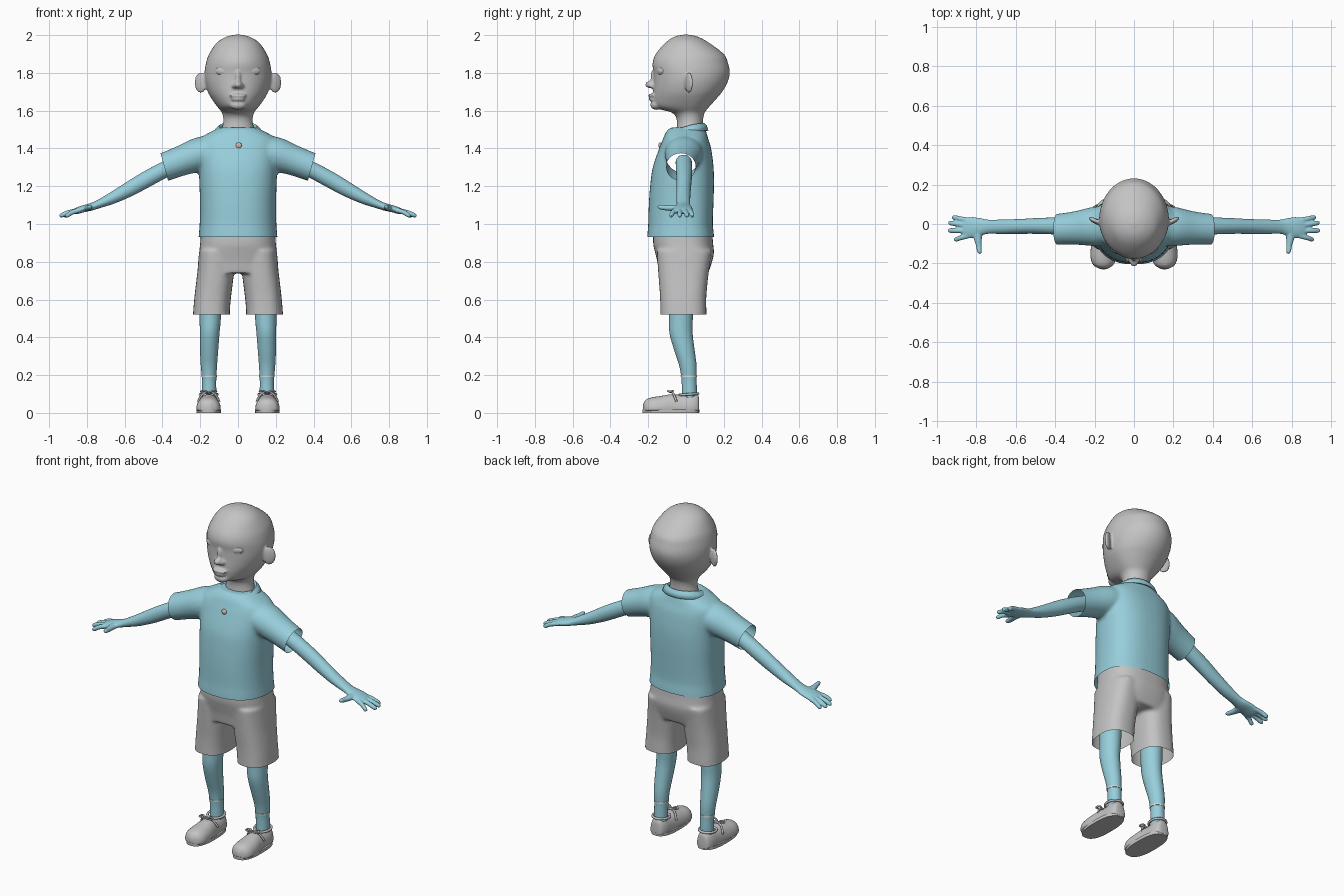
import bpy, bmesh, math
from mathutils import Vector, Matrix

X, Y, Z = Vector((1, 0, 0)), Vector((0, 1, 0)), Vector((0, 0, 1))


def material(name, rgb):
    m = bpy.data.materials.new(name)
    m.diffuse_color = (*rgb, 1)
    return m


GREY = material("soft grey", (0.55, 0.55, 0.55))
BLUE = material("light blue", (0.31, 0.62, 0.71))
PINK = material("button pink", (0.72, 0.50, 0.44))
WHITE = material("sock white", (0.8, 0.84, 0.85))


def smooth_keys(keys, steps):
    """Catmull-Rom interpolation of key tuples."""
    out = []
    for i in range(len(keys) - 1):
        a, b, c, d = (keys[min(max(i + k, 0), len(keys) - 1)] for k in (-1, 0, 1, 2))
        for s in range(steps):
            t = s / steps
            out.append([q + .5 * t * (r - p + t * (2 * p - 5 * q + 4 * r - w + t * (3 * (q - r) + w - p)))
                        for p, q, r, w in zip(a, b, c, d)])
    return out + [list(keys[-1])]


def loft(bm, keys, u=X, v=Y, e=2.0, mirror=False, n=32, steps=4):
    """Rings from keys (x, y, z, radius u, radius -v, radius +v), capped."""
    for side in ((1, -1) if mirror else (1,)):
        rings = []
        for x, y, z, ru, rn, rp in smooth_keys(keys, steps):
            ring = []
            for i in range(n):
                c, s = math.cos(math.tau * i / n), math.sin(math.tau * i / n)
                cu = math.copysign(abs(c) ** (2 / e), c) * ru
                cv = math.copysign(abs(s) ** (2 / e), s) * (rp if s > 0 else rn)
                p = Vector((x, y, z)) + u * cu + v * cv
                ring.append(bm.verts.new((p.x * side, p.y, p.z)))
            rings.append(ring)
        for a, b in zip(rings, rings[1:]):
            for i in range(n):
                bm.faces.new((a[i], a[(i + 1) % n], b[(i + 1) % n], b[i]))
        bm.faces.new(rings[0])
        bm.faces.new(rings[-1])


def ball(bm, loc, size, rot=0.0, mirror=False):
    m = Matrix.Translation(loc) @ Matrix.Rotation(rot, 4, 'Z') @ Matrix.Diagonal((*size, 1))
    for side in ((1, -1) if mirror else (1,)):
        bmesh.ops.create_uvsphere(bm, u_segments=24, v_segments=16, radius=1,
                                  matrix=Matrix.Diagonal((side, 1, 1, 1)) @ m)


def finish(name, bm, mat, voxel=0, soften=4, cuts=(), angle=60):
    """Make the object; optionally fuse its volumes, then trim open ends by planes."""
    bmesh.ops.recalc_face_normals(bm, faces=bm.faces)
    me = bpy.data.meshes.new(name)
    bm.to_mesh(me)
    bm.free()
    ob = bpy.data.objects.new(name, me)
    bpy.context.collection.objects.link(ob)
    if voxel:
        r = ob.modifiers.new("fuse", 'REMESH')
        r.mode, r.voxel_size = 'VOXEL', voxel
        s = ob.modifiers.new("soften", 'SMOOTH')
        s.factor, s.iterations = 0.5, soften
        dg = bpy.context.evaluated_depsgraph_get()
        me = bpy.data.meshes.new_from_object(ob.evaluated_get(dg))
        ob.modifiers.clear()
        ob.data = me
        bm = bmesh.new()
        bm.from_mesh(me)
        for co, no in cuts:
            bmesh.ops.bisect_plane(bm, geom=bm.verts[:] + bm.edges[:] + bm.faces[:],
                                   plane_co=co, plane_no=no, clear_outer=True)
        bm.to_mesh(me)
        bm.free()
    me.materials.clear()
    me.materials.append(mat)
    bpy.ops.object.select_all(action='DESELECT')
    ob.select_set(True)
    bpy.context.view_layer.objects.active = ob
    bpy.ops.object.shade_smooth_by_angle(angle=math.radians(angle))
    return ob


# Head with neck, ears, nose, lips and chin
bm = bmesh.new()
loft(bm, [(0, 0, 2.003, .008, .008, .008), (0, 0, 1.992, .06, .06, .062), (0, .003, 1.96, .112, .112, .118),
          (0, .02, 1.9, .153, .18, .18), (0, .02, 1.85, .17, .197, .203), (0, .02, 1.8, .177, .192, .212),
          (0, .02, 1.75, .174, .192, .2), (0, .02, 1.7, .16, .194, .172), (0, .02, 1.66, .138, .194, .138),
          (0, .02, 1.625, .113, .186, .107), (0, .02, 1.605, .096, .15, .09), (0, .02, 1.592, .086, .1, .08),
          (0, .02, 1.57, .079, .075, .073), (0, .02, 1.54, .078, .068, .07), (0, .02, 1.5, .085, .07, .07),
          (0, .02, 1.44, .085, .07, .07)], n=48)
ball(bm, (.197, .015, 1.748), (.038, .013, .055), .5, True)
ball(bm, (0, -.184, 1.738), (.023, .033, .02))
ball(bm, (0, -.165, 1.775), (.015, .024, .045))
ball(bm, (.019, -.176, 1.731), (.014, .02, .013), 0, True)
ball(bm, (0, -.178, 1.68), (.044, .022, .010))
ball(bm, (0, -.177, 1.66), (.036, .02, .010))
ball(bm, (0, -.155, 1.63), (.045, .034, .026))
finish("head", bm, GREY, .007, 3)

# Closed eyes
bm = bmesh.new()
ball(bm, (.08, -.137, 1.81), (.043, .016, .024), .35, True)
finish("eyes", bm, GREY)

# Shirt: body and sleeves fused, cut open at hem and cuffs
bm = bmesh.new()
loft(bm, [(0, 0, .88, .213, .207, .152), (0, 0, .95, .207, .204, .147), (0, 0, 1.0, .203, .2, .142),
          (0, 0, 1.1, .201, .197, .145), (0, 0, 1.2, .204, .19, .148), (0, 0, 1.3, .208, .176, .146),
          (0, 0, 1.4, .215, .142, .133), (0, 0, 1.45, .205, .122, .118), (0, 0, 1.485, .15, .107, .108),
          (0, 0, 1.51, .1, .085, .1)], e=2.4, n=48)
loft(bm, [(.1, -.01, 1.395, .1, .08, .08), (.2, -.012, 1.37, .1, .09, .09), (.3, -.02, 1.335, .085, .08, .08),
          (.39, -.027, 1.302, .079, .076, .076), (.46, -.03, 1.278, .08, .077, .077)],
     u=Y, v=Vector((.3, 0, .954)), mirror=True)
finish("shirt", bm, BLUE, .01, 6, [((0, 0, .93), -Z)] +
       [((s * .39, 0, 1.302), Vector((s * .964, 0, -.266))) for s in (1, -1)])

# Collar: folded band with an open front and two points
bm = bmesh.new()
rows = []
for i in range(49):
    a = .16 + (math.tau - .32) * i / 48
    f = ((1 + math.cos(a)) / 2) ** 2
    d = min(a, math.tau - a)
    tip = max(0, 1 - abs(d - .62) / .45)
    top = 1.53 - .065 * f
    row = []
    for rx, ry, z in ((.088, .08, top - .04), (.092, .083, top - .006), (.1, .088, top),
                      (.114, .097, top - .012), (.128 + .004 * tip, .105 + .014 * tip, top - .036 - .024 * tip)):
        row.append(bm.verts.new((rx * math.sin(a), .01 - ry * math.cos(a) - .03 * f, z)))
    rows.append(row)
for a, b in zip(rows, rows[1:]):
    for k in range(4):
        bm.faces.new((a[k], b[k], b[k + 1], a[k + 1]))
collar = finish("collar", bm, BLUE)
sol = collar.modifiers.new("thickness", 'SOLIDIFY')
sol.thickness, sol.offset = .008, 0

# Button
bm = bmesh.new()
ball(bm, (.004, -.137, 1.416), (.016, .009, .016))
finish("button", bm, PINK)

# Shorts: hips and two legs fused, cut open at the hems
bm = bmesh.new()
loft(bm, [(0, 0, .98, .195, .172, .138), (0, 0, .9, .2, .174, .143), (0, 0, .85, .206, .164, .148),
          (0, 0, .8, .211, .152, .138), (0, 0, .74, .213, .143, .118)], e=2.5, n=48)
loft(bm, [(.112, 0, .86, .092, .155, .138), (.119, 0, .74, .097, .147, .12), (.133, 0, .62, .097, .138, .108),
          (.14, 0, .54, .097, .136, .108), (.142, 0, .46, .1, .136, .108)], e=2.5, mirror=True)
finish("shorts", bm, GREY, .01, 5, [((0, 0, .52), -Z)])

# Arms with palms, fingers and thumbs
bm = bmesh.new()
loft(bm, [(.3, -.012, 1.33, .043, .043, .043), (.4, -.01, 1.282, .043, .043, .043), (.5, -.01, 1.228, .04, .043, .043),
          (.57, -.012, 1.188, .038, .04, .04), (.66, -.014, 1.14, .037, .032, .032),
          (.74, -.014, 1.104, .036, .022, .022), (.78, -.015, 1.09, .045, .02, .02),
          (.82, -.018, 1.08, .053, .019, .019), (.86, -.02, 1.067, .053, .016, .016),
          (.872, -.02, 1.063, .04, .008, .008)], u=Y, v=Vector((.42, 0, .907)), mirror=True)
for y0, x1, y1 in ((.02, .925, .033), (-.007, .944, .005), (-.034, .946, -.033), (-.06, .915, -.078)):
    loft(bm, [(.84, y0, 1.073, .013, .013, .013), ((.84 + x1) / 2, (y0 + y1) / 2, 1.062, .013, .013, .013),
              (x1 - .012, y1, 1.046, .012, .012, .012), (x1, y1, 1.042, .005, .005, .005)],
         u=Y, v=Vector((.3, 0, .954)), mirror=True, n=16)
loft(bm, [(.785, -.02, 1.088, .026, .016, .016), (.793, -.07, 1.085, .021, .016, .016),
          (.788, -.11, 1.086, .015, .014, .014), (.785, -.14, 1.09, .012, .012, .012),
          (.784, -.152, 1.092, .005, .005, .005)], u=X, v=Z, mirror=True, n=16)
finish("arms", bm, BLUE, .005, 2)

# Legs
bm = bmesh.new()
loft(bm, [(.145, -.025, .65, .06, .065, .065), (.147, -.027, .5, .056, .063, .063), (.15, -.027, .42, .052, .06, .062),
          (.153, -.01, .33, .048, .052, .056), (.154, .008, .25, .043, .044, .048), (.153, .016, .18, .038, .04, .04),
          (.153, .018, .11, .038, .04, .04), (.153, .018, .04, .038, .04, .04)], mirror=True)
finish("legs", bm, BLUE)

# Sock tops
bm = bmesh.new()
loft(bm, [(.153, .0145, .198, .0412, .043, .0435), (.153, .015, .19, .041, .0425, .043)], mirror=True, steps=1)
finish("sock_bands", bm, WHITE)

# Shoe uppers
bm = bmesh.new()
loft(bm, [(.155, .07, .02, .022, .015, .05), (.155, .062, .02, .038, .015, .075), (.155, .03, .02, .05, .015, .082),
          (.155, -.03, .02, .053, .015, .076), (.155, -.08, .02, .058, .015, .078), (.156, -.13, .02, .064, .015, .07),
          (.156, -.18, .02, .063, .015, .062), (.156, -.212, .02, .047, .015, .05), (.156, -.228, .02, .015, .01, .025)],
     u=X, v=Z, e=2.2, mirror=True)
finish("shoes", bm, GREY)

# Soles
bm = bmesh.new()
loft(bm, [(.155, -.08, 0, .064, .15, .15), (.155, -.08, .018, .065, .151, .151)], e=2.6, mirror=True, steps=1)
finish("soles", bm, GREY, angle=40)


def cord(name, points, radius, closed=False):
    cu = bpy.data.curves.new(name, 'CURVE')
    cu.dimensions, cu.bevel_depth, cu.bevel_resolution, cu.resolution_u = '3D', radius, 2, 6
    sp = cu.splines.new('NURBS')
    sp.points.add(len(points) - 1)
    for p, co in zip(sp.points, points):
        p.co = (*co, 1)
    sp.use_endpoint_u, sp.use_cyclic_u, sp.order_u = not closed, closed, 3
    cu.materials.append(GREY)
    bpy.context.collection.objects.link(bpy.data.objects.new(name, cu))


# Shoe rims, straps and bows
for side, tag in ((1, "left"), (-1, "right")):
    c = side * .155
    cord("shoe_rim_" + tag, [(c + .05 * math.cos(t * .785), .014 + .054 * math.sin(t * .785),
                              .098 + .004 * math.sin(t * .785)) for t in range(8)], .007, True)
    cord("strap_" + tag, [(c - .056, -.05, .06), (c - .04, -.065, .1), (c, -.075, .112),
                          (c + .04, -.065, .1), (c + .056, -.05, .06)], .006)
    for d in (1, -1):
        cord("bow_" + tag, [(c, -.08, .108), (c + d * .025, -.1, .118), (c + d * .045, -.085, .112),
                            (c + d * .03, -.065, .118)], .005, True)
